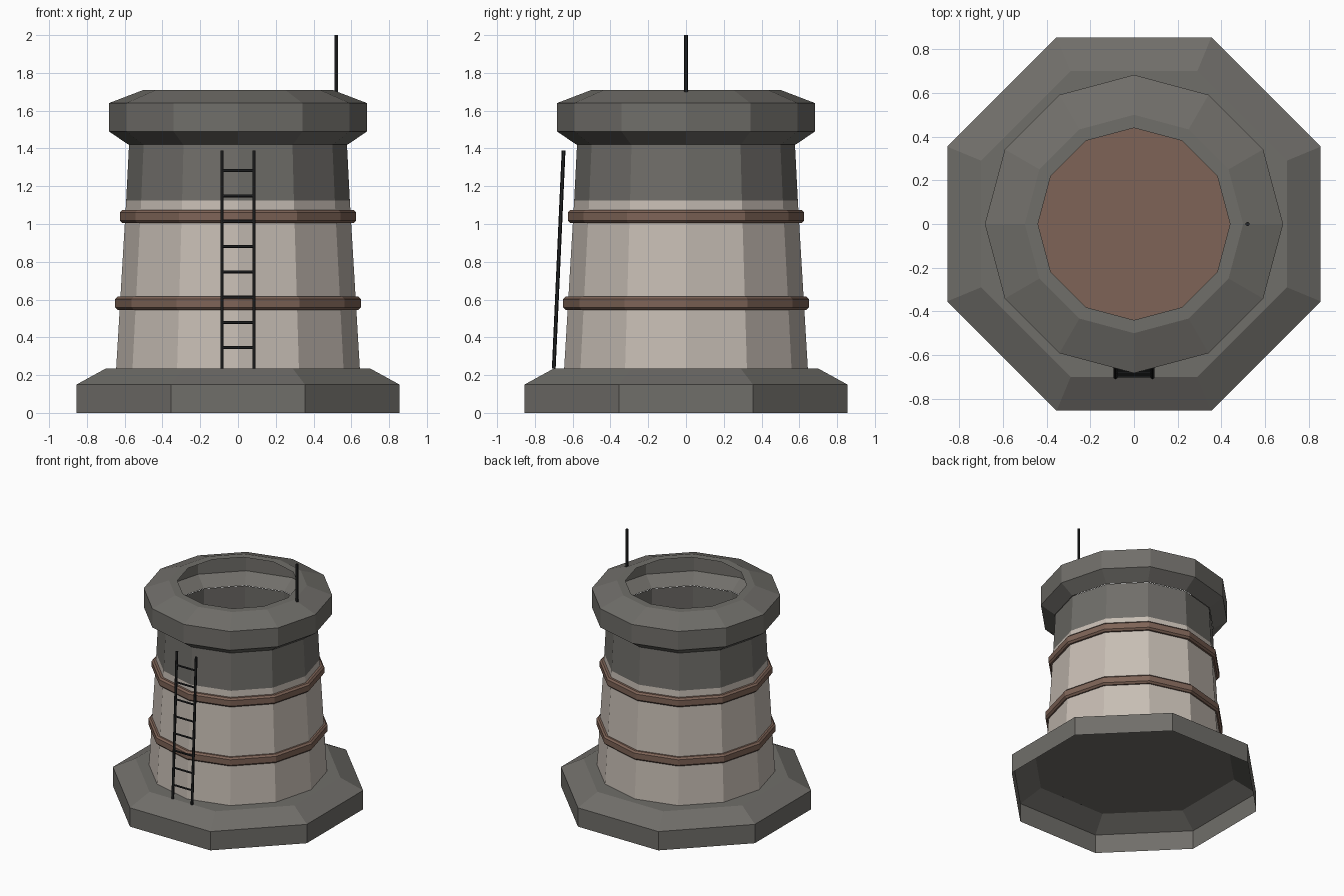
import bpy, bmesh
from math import pi, cos, sin
from mathutils import Vector

cube = bpy.data.objects.get("Cube")
if cube:
    bpy.data.objects.remove(cube)


def material(name, rgb):
    m = bpy.data.materials.new(name)
    m.use_nodes = True
    m.diffuse_color = (*rgb, 1)
    m.node_tree.nodes["Principled BSDF"].inputs["Base Color"].default_value = (*rgb, 1)
    return m


STONE = material("dark stone", (0.162, 0.156, 0.142))
PLASTER = material("pale plaster", (0.57, 0.51, 0.455))
RUST = material("brown band", (0.21, 0.127, 0.095))
IRON = material("black iron", (0.018, 0.019, 0.02))


def finish(name, bm, *mats):
    mesh = bpy.data.meshes.new(name)
    bm.to_mesh(mesh)
    bm.free()
    obj = bpy.data.objects.new(name, mesh)
    bpy.context.collection.objects.link(obj)
    for m in mats:
        mesh.materials.append(m)
    return obj


def lathe(name, profile, sides, mats, phase=0, cap_bottom=False, cap_top=False):
    """Faceted shell turned from (radius, height) pairs, listed bottom to top."""
    bm = bmesh.new()
    rings = []
    for r, z in profile:
        angles = [phase + 2 * pi * i / sides for i in range(sides)]
        rings.append([bm.verts.new((r * cos(a), r * sin(a), z)) for a in angles])
    for low, high in zip(rings, rings[1:]):
        for i in range(sides):
            j = (i + 1) % sides
            bm.faces.new((low[i], low[j], high[j], high[i]))
    if cap_bottom:
        bm.faces.new(rings[0][::-1])
    if cap_top:
        bm.faces.new(rings[-1])
    return finish(name, bm, *mats)


def rod(name, start, end, radius, sides=6):
    start, end = Vector(start), Vector(end)
    axis = end - start
    bm = bmesh.new()
    bmesh.ops.create_cone(bm, cap_ends=True, segments=sides, radius1=radius,
                          radius2=radius, depth=axis.length)
    obj = finish(name, bm, IRON)
    obj.rotation_euler = axis.to_track_quat('Z', 'Y').to_euler()
    obj.location = (start + end) / 2
    return obj


# Octagonal plinth, hollow underneath; radii come from the flat-to-flat sizes
to_corner = 1 / cos(pi / 8)
lathe("plinth", [(0.855 * to_corner, 0), (0.855 * to_corner, 0.15), (0.70 * to_corner, 0.235)],
      8, [STONE], phase=pi / 8, cap_top=True)

# Tapered tower wall, dark above the upper band
wall = lathe("tower_wall", [(0.645, 0.235), (0.592, 1.125), (0.577, 1.42)], 12, [PLASTER, STONE])
for face in wall.data.polygons:
    face.material_index = int(face.center.z > 1.125)

# Flared open cap
lathe("cap", [(0.58, 1.42), (0.683, 1.49), (0.683, 1.64), (0.5, 1.71), (0.44, 1.71)], 12, [STONE])

# Bevelled bands, closed across the tower as floors
for name, r, z in (("lower_band", 0.65, 0.545), ("upper_band", 0.626, 1.005)):
    c = 0.013
    lathe(name, [(r - c, z), (r, z + c), (r, z + 0.07 - c), (r - c, z + 0.07)],
          12, [RUST], cap_bottom=True, cap_top=True)

# Leaning ladder
foot, head = Vector((0, -0.70, 0.235)), Vector((0, -0.648, 1.39))
half = Vector((0.085, 0, 0))
rod("ladder_rail_left", foot + half, head + half, 0.01)
rod("ladder_rail_right", foot - half, head - half, 0.01)
for i in range(8):
    z = 0.345 + 0.134 * i
    mid = foot.lerp(head, (z - foot.z) / (head.z - foot.z))
    rod(f"ladder_rung_{i + 1}", mid - half, mid + half, 0.008)

# Antenna on the cap
rod("antenna", (0.52, 0, 1.69), (0.52, 0, 2.0), 0.01)
